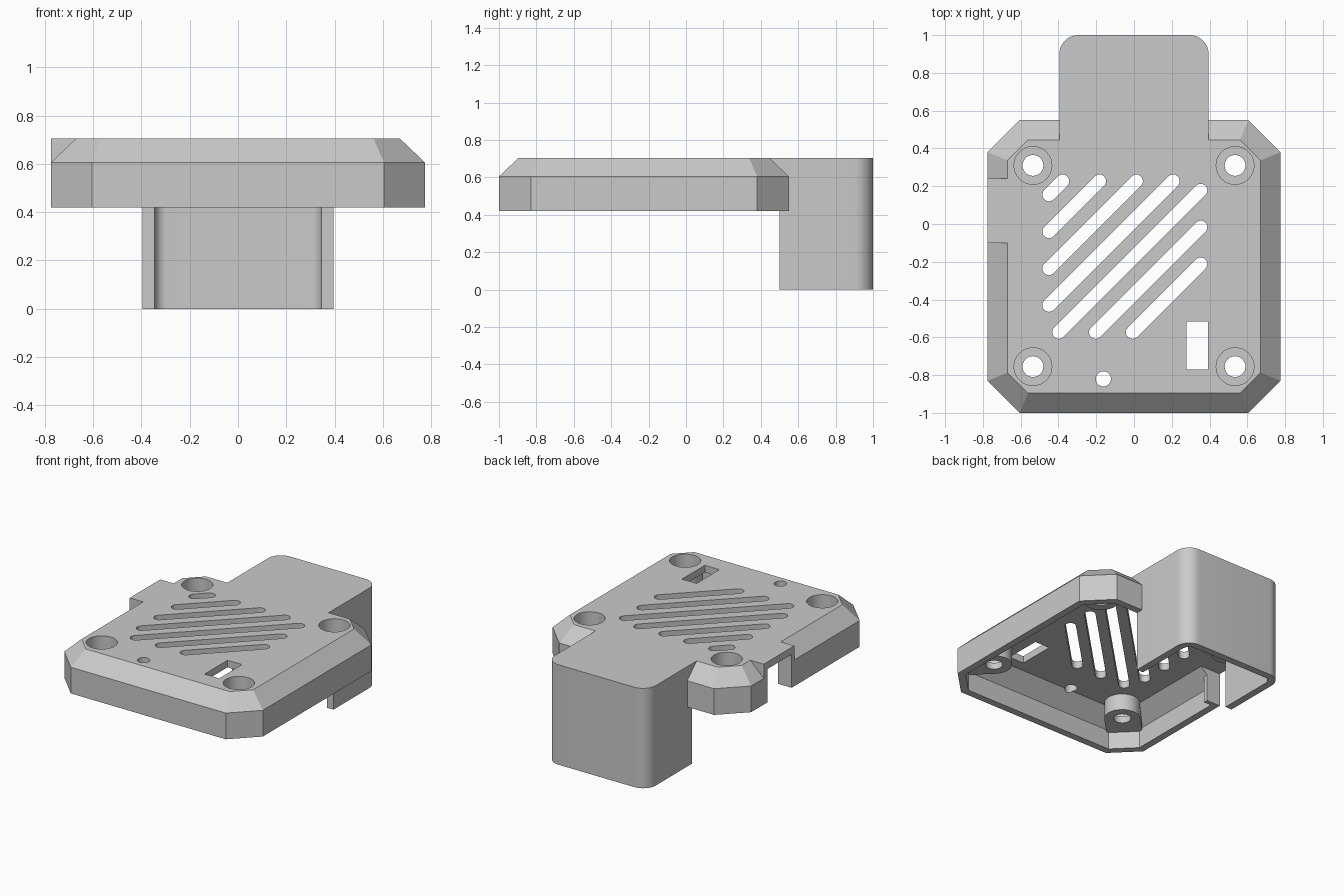
import bpy, bmesh, math

if "Cube" in bpy.data.objects:
    bpy.data.objects.remove(bpy.data.objects["Cube"], do_unlink=True)

TOP, RIM, EAVE = 0.705, 0.42, 0.605
WALL, BEVEL = 0.05, 0.105

grey = bpy.data.materials.new("plain grey plastic")
grey.use_nodes = True
grey.diffuse_color = (0.59, 0.59, 0.59, 1)
grey.node_tree.nodes["Principled BSDF"].inputs["Base Color"].default_value = (0.59, 0.59, 0.59, 1)


def loft(name, rings):
    """Closed solid through rings given as (outline, z)."""
    bm = bmesh.new()
    loops = [[bm.verts.new((x, y, z)) for x, y in outline] for outline, z in rings]
    bm.faces.new(loops[0])
    bm.faces.new(loops[-1])
    for a, b in zip(loops, loops[1:]):
        n = len(a)
        for i in range(n):
            bm.faces.new((a[i], a[(i + 1) % n], b[(i + 1) % n], b[i]))
    bmesh.ops.recalc_face_normals(bm, faces=bm.faces)
    mesh = bpy.data.meshes.new(name)
    bm.to_mesh(mesh)
    bm.free()
    ob = bpy.data.objects.new(name, mesh)
    bpy.context.collection.objects.link(ob)
    mesh.materials.append(grey)
    return ob


def prism(name, outline, z0, z1):
    return loft(name, [(outline, z0), (outline, z1)])


def rect(x0, x1, y0, y1):
    return [(x0, y0), (x1, y0), (x1, y1), (x0, y1)]


def arc(cx, cy, r, a0, a1, steps):
    angles = [math.radians(a0 + (a1 - a0) * i / steps) for i in range(steps + 1)]
    return [(cx + r * math.cos(a), cy + r * math.sin(a)) for a in angles]


def circle(cx, cy, r, steps=40):
    return arc(cx, cy, r, 0, 360, steps)[:-1]


def octagon(inset):
    """Case outline with cut corners, offset inwards."""
    x, y0, y1 = 0.775 - inset, -1 + inset, 0.55 - inset
    c = 0.17 - 0.586 * inset
    return [(-x + c, y0), (x - c, y0), (x, y0 + c), (x, y1 - c),
            (x - c, y1), (-x + c, y1), (-x, y1 - c), (-x, y0 + c)]


def hood_outline(half, y0, y1, r):
    return ([(-half, y0), (half, y0)] + arc(half - r, y1 - r, r, 0, 90, 12)
            + arc(r - half, y1 - r, r, 90, 180, 12))


def combine(target, tool, operation):
    tool.hide_render = True
    mod = target.modifiers.new("combine", 'BOOLEAN')
    mod.operation, mod.solver, mod.object = operation, 'EXACT', tool
    bpy.context.view_layer.update()
    graph = bpy.context.evaluated_depsgraph_get()
    mesh = bpy.data.meshes.new_from_object(target.evaluated_get(graph))
    target.modifiers.clear()
    target.data = mesh
    bpy.data.objects.remove(tool, do_unlink=True)


# Bevelled case with the tall rear hood
case = loft("vented_case", [(octagon(0), RIM), (octagon(0), EAVE), (octagon(BEVEL), TOP)])
combine(case, prism("hood", hood_outline(0.395, 0.5, 1, 0.1), 0, TOP), 'UNION')
combine(case, prism("hood_neck", rect(-0.395, 0.395, 0.4, 0.56), RIM, TOP), 'UNION')

# Hollow inside, open at the bottom: the outer shape offset by the wall
ceiling = TOP - WALL
combine(case, loft("case_cavity", [(octagon(WALL), 0.3), (octagon(WALL), EAVE - WALL),
                                   (octagon(WALL + BEVEL), ceiling)]), 'DIFFERENCE')
combine(case, prism("hood_cavity", hood_outline(0.345, 0.3, 0.95, 0.05), -0.1, ceiling), 'DIFFERENCE')

# Squared block around the side port
combine(case, prism("port_block", rect(-0.775, -0.67, -0.1, 0.24), RIM, TOP), 'UNION')
combine(case, prism("side_port", rect(-0.9, -0.6, -0.07, 0.2), 0.3, ceiling), 'DIFFERENCE')

# Screw bosses, each joined to its corner, with counterbored holes
for x in (-0.535, 0.535):
    for y in (-0.755, 0.31):
        out = math.degrees(math.atan2(y + 0.2225, x))
        out = 45 + 90 * math.floor(out / 90)
        dx, dy = (0.19 * f(math.radians(out)) for f in (math.cos, math.sin))
        inner = arc(x, y, 0.115, out + 90, out + 270, 20)
        web = inner + [(inner[-1][0] + dx, inner[-1][1] + dy), (inner[0][0] + dx, inner[0][1] + dy)]
        combine(case, prism("boss_web", web, 0.54, 0.62), 'UNION')
        combine(case, prism("boss", circle(x, y, 0.115), 0.54, 0.68), 'UNION')
        combine(case, prism("counterbore", circle(x, y, 0.1), 0.585, 0.8), 'DIFFERENCE')
        combine(case, prism("screw_hole", circle(x, y, 0.055), 0.3, 0.8), 'DIFFERENCE')

# Diagonal vent slots
for k in range(7):
    c = 0.605 - 0.195 * k
    xa, xb = max(-0.45, -0.573 - c), min(0.227 - c, 0.353)
    slot = arc(xb, xb + c, 0.035, -45, 135, 12) + arc(xa, xa + c, 0.035, 135, 315, 12)
    combine(case, prism("vent_slot", slot, 0.5, 0.8), 'DIFFERENCE')

# Switch window and small indicator hole
combine(case, prism("switch_window", rect(0.278, 0.392, -0.77, -0.515), 0.45, 0.8), 'DIFFERENCE')
combine(case, prism("indicator_hole", circle(-0.162, -0.82, 0.04), 0.45, 0.8), 'DIFFERENCE')

# One material, crisp edges, smooth curves
case.data.materials.clear()
case.data.materials.append(grey)
for p in case.data.polygons:
    p.material_index = 0
bpy.ops.object.select_all(action='DESELECT')
case.select_set(True)
bpy.context.view_layer.objects.active = case
bpy.ops.object.shade_smooth_by_angle(angle=math.radians(30))
